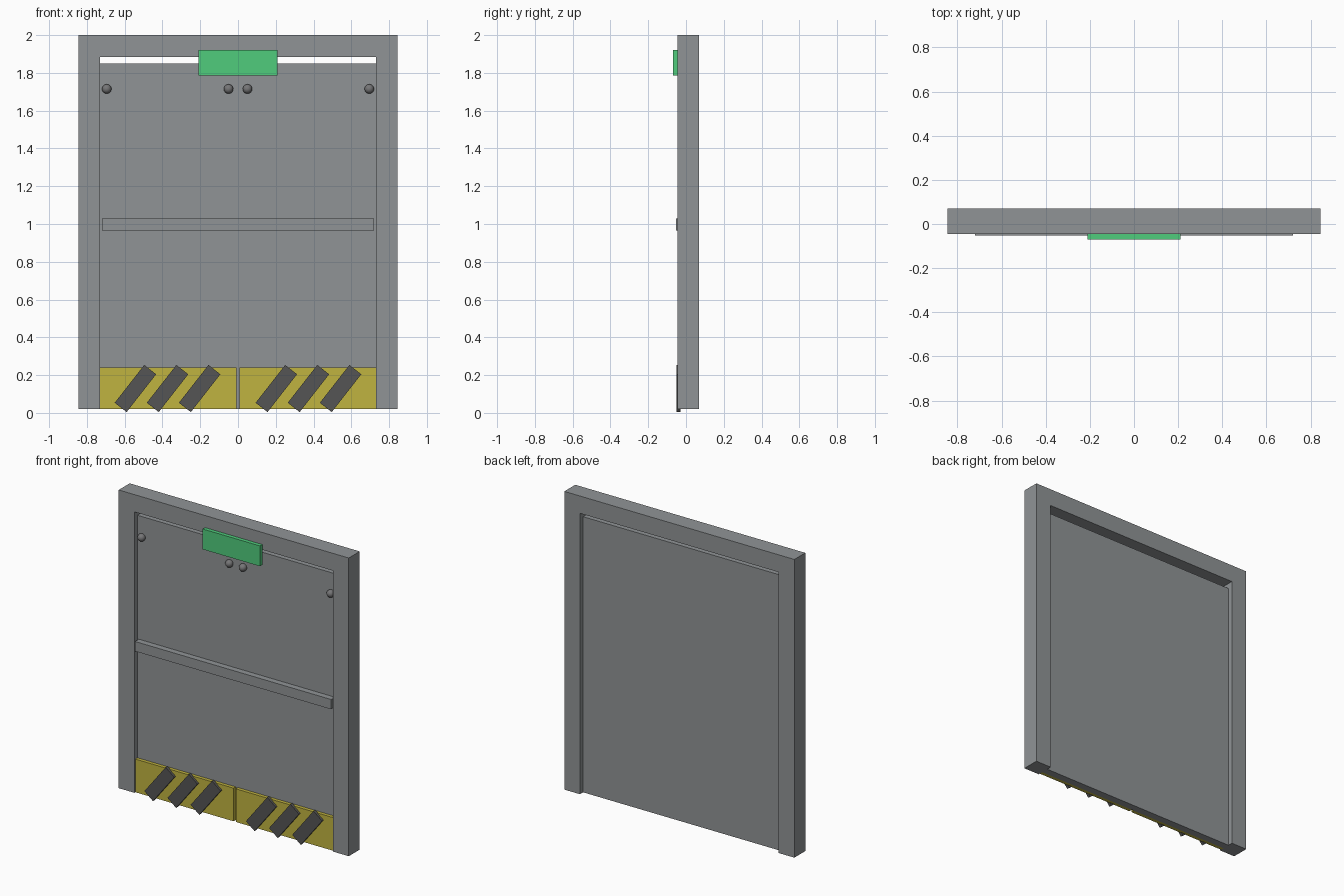
import bpy
import bmesh
from math import radians
from mathutils import Matrix

cube = bpy.data.objects.get("Cube")
if cube:
    bpy.data.objects.remove(cube, do_unlink=True)


def material(name, color):
    mat = bpy.data.materials.new(name)
    mat.use_nodes = True
    mat.diffuse_color = (*color, 1)
    mat.node_tree.nodes["Principled BSDF"].inputs["Base Color"].default_value = (*color, 1)
    return mat


steel = material("steel grey", (0.28, 0.296, 0.305))
dark_steel = material("dark steel", (0.18, 0.18, 0.185))
green = material("sign green", (0.08, 0.604, 0.202))
yellow = material("warning yellow", (0.527, 0.451, 0.051))
charcoal = material("stripe charcoal", (0.091, 0.091, 0.091))


def add_object(name, bm, mat):
    bmesh.ops.recalc_face_normals(bm, faces=bm.faces)
    mesh = bpy.data.meshes.new(name)
    bm.to_mesh(mesh)
    bm.free()
    mesh.materials.append(mat)
    obj = bpy.data.objects.new(name, mesh)
    bpy.context.collection.objects.link(obj)
    return obj


def box(name, mat, x, y, z, tilt=0):
    """Box from (min, max) ranges, tilted about its centre in the xz plane."""
    ranges = (x, y, z)
    size = [hi - lo for lo, hi in ranges]
    centre = [(hi + lo) / 2 for lo, hi in ranges]
    bm = bmesh.new()
    bmesh.ops.create_cube(bm, size=1, matrix=Matrix.Diagonal((*size, 1)))
    obj = add_object(name, bm, mat)
    obj.location = centre
    obj.rotation_euler.y = radians(tilt)
    return obj


OUTER, INNER = 0.845, 0.73
BOTTOM, TOP, LINTEL = 0.02, 2.0, 1.885
FRONT, BACK = -0.045, 0.07
PANEL_FRONT, PANEL_BACK = -0.012, 0.037

# Door frame: one arch outline, extruded through the wall depth
bm = bmesh.new()
outline = [(-OUTER, BOTTOM), (-OUTER, TOP), (OUTER, TOP), (OUTER, BOTTOM),
           (INNER, BOTTOM), (INNER, LINTEL), (-INNER, LINTEL), (-INNER, BOTTOM)]
face = bm.faces.new([bm.verts.new((x, FRONT, z)) for x, z in outline])
arch = bmesh.ops.extrude_face_region(bm, geom=[face])
moved = [v for v in arch["geom"] if isinstance(v, bmesh.types.BMVert)]
bmesh.ops.translate(bm, verts=moved, vec=(0, BACK - FRONT, 0))
add_object("door_frame", bm, steel)

# Recessed door panel and push bar
box("door_panel", steel, (-INNER, INNER), (PANEL_FRONT, PANEL_BACK), (BOTTOM, 1.85))
box("push_bar", steel, (-0.72, 0.72), (-0.052, PANEL_FRONT), (0.965, 1.03))

# Sign over the door
box("exit_sign", green, (-0.21, 0.21), (-0.07, FRONT), (1.785, 1.92))

for side, sign in (("left", 1), ("right", -1)):
    # Kick plates
    edges = sorted((sign * 0.008, sign * INNER))
    box(f"{side}_kick_plate", yellow, edges, (-0.035, PANEL_FRONT), (BOTTOM, 0.24))

    # Slanted warning stripes, all leaning the same way
    for i, offset in enumerate((0.203, 0.373, 0.543)):
        x = sign * offset
        box(f"{side}_stripe_{i + 1}", charcoal, (x - 0.04, x + 0.04),
            (-0.05, -0.03), (0.002, 0.256), tilt=38)

    # Round studs
    for label, offset in (("inner", 0.05), ("outer", 0.695)):
        bm = bmesh.new()
        bmesh.ops.create_uvsphere(bm, u_segments=24, v_segments=12, radius=0.025)
        for f in bm.faces:
            f.smooth = True
        stud = add_object(f"{side}_{label}_stud", bm, dark_steel)
        stud.location = (sign * offset, -0.02, 1.715)
